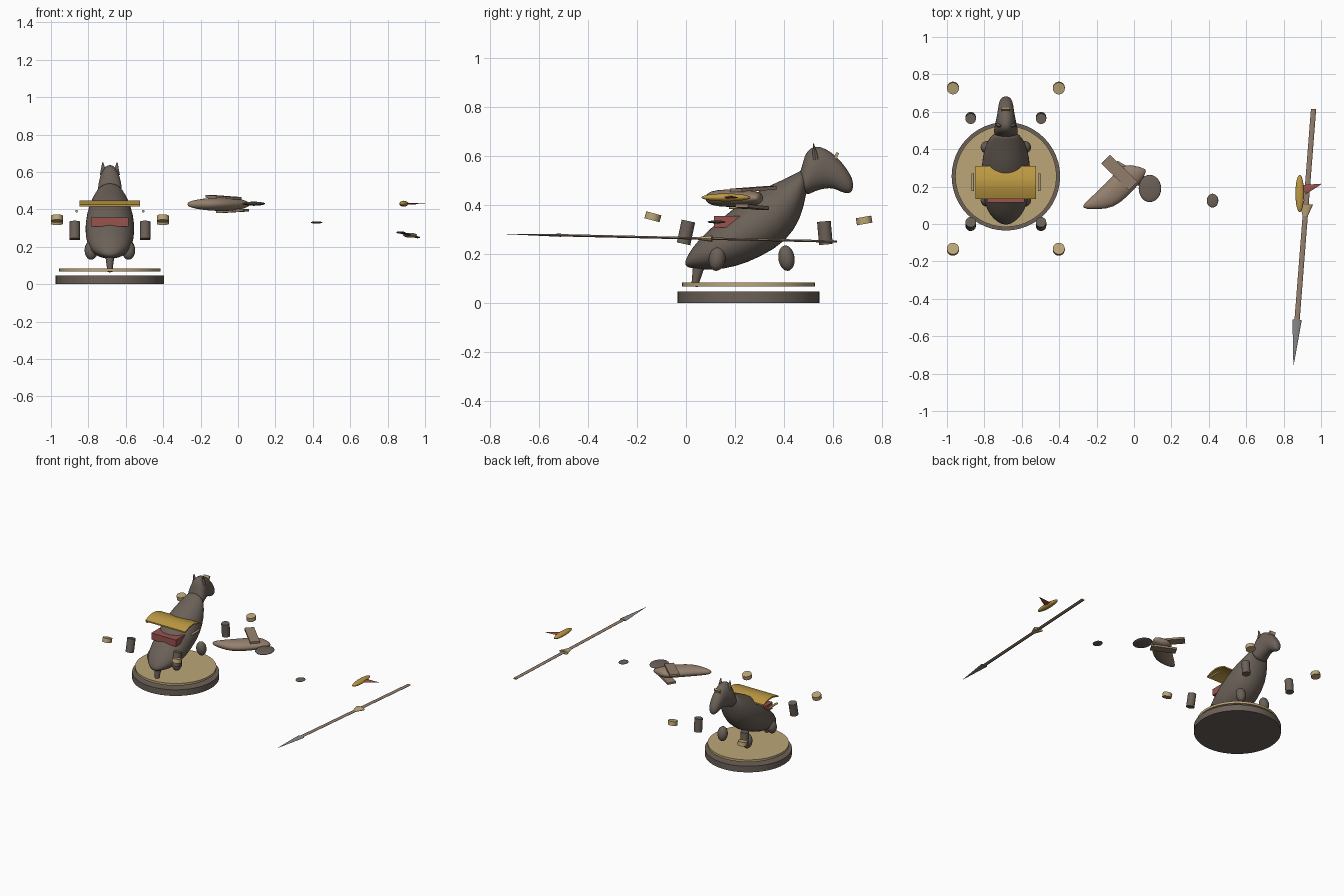
import bpy, bmesh, math
from mathutils import Vector, Matrix, Euler

if "Cube" in bpy.data.objects:
    bpy.data.objects.remove(bpy.data.objects["Cube"])

CX, CY = -0.685, 0.255  # centre of the round plinth


def material(name, rgb):
    m = bpy.data.materials.new(name)
    m.diffuse_color = (*rgb, 1)
    m.use_nodes = True
    m.node_tree.nodes["Principled BSDF"].inputs["Base Color"].default_value = m.diffuse_color
    return m


DARK = material("dark_bronze", (0.147, 0.119, 0.097))
GOLD = material("gold", (0.507, 0.319, 0.055))
TAN = material("tan", (0.507, 0.381, 0.188))
BROWN = material("brown", (0.296, 0.214, 0.155))
RED = material("red", (0.319, 0.084, 0.073))
GREY = material("steel_grey", (0.243, 0.243, 0.25))


def finish(name, bm, mat, angle=40):
    bmesh.ops.recalc_face_normals(bm, faces=bm.faces[:])
    me = bpy.data.meshes.new(name)
    bm.to_mesh(me)
    bm.free()
    me.materials.append(mat)
    me.shade_smooth()
    me.set_sharp_from_angle(angle=math.radians(angle))
    ob = bpy.data.objects.new(name, me)
    bpy.context.collection.objects.link(ob)
    return ob


def place(bm, loc, rot, scale=(1, 1, 1)):
    r = Euler([math.radians(a) for a in rot]).to_matrix().to_4x4()
    bmesh.ops.transform(bm, verts=bm.verts[:],
                        matrix=Matrix.Translation(loc) @ r @ Matrix.Diagonal((*scale, 1)))


def cyl(name, mat, loc, r, h, rot=(0, 0, 0), r2=None, flat=1, seg=24, angle=40):
    bm = bmesh.new()
    bmesh.ops.create_cone(bm, cap_ends=True, segments=seg, radius1=r,
                          radius2=r if r2 is None else r2, depth=h)
    # flat squashes the section along local y before rotating
    place(bm, loc, rot, (1, flat, 1))
    return finish(name, bm, mat, angle)


def box(name, mat, loc, size, rot=(0, 0, 0)):
    bm = bmesh.new()
    bmesh.ops.create_cube(bm, size=1)
    place(bm, loc, rot, size)
    return finish(name, bm, mat)


def ball(name, mat, loc, radii, rot=(0, 0, 0)):
    bm = bmesh.new()
    bmesh.ops.create_uvsphere(bm, u_segments=24, v_segments=14, radius=1)
    place(bm, loc, rot, radii)
    return finish(name, bm, mat, 180)


def loft(name, mat, sections, side, seg=20):
    """Elliptic rings spanning point a to point b, with a half width along side."""
    bm = bmesh.new()
    rings = []
    for a, b, w in sections:
        a, b = Vector(a), Vector(b)
        mid, half = (a + b) / 2, (a - b) / 2
        rings.append([bm.verts.new(mid + half * math.cos(t) + Vector(side) * w * math.sin(t))
                      for t in (2 * math.pi * i / seg for i in range(seg))])
    for p, q in zip(rings, rings[1:]):
        for i in range(seg):
            j = (i + 1) % seg
            bm.faces.new((p[i], p[j], q[j], q[i]))
    bm.faces.new(rings[0])
    bm.faces.new(rings[-1])
    ob = finish(name, bm, mat, 180)
    ob.modifiers.new("smooth", 'SUBSURF').levels = 1
    ob.modifiers["smooth"].render_levels = 1
    return ob


def yz_loft(name, rows):
    loft(name, DARK, [((CX, a, b), (CX, c, d), w) for a, b, c, d, w in rows], (1, 0, 0))


# Plinth and its inlaid top disc
cyl("plinth", DARK, (CX, CY, 0.0225), 0.29, 0.045, seg=48)
cyl("plinth_top", TAN, (CX, CY, 0.075), 0.271, 0.016, seg=48)

# Animal body, rump to chest: upper y z, lower y z, half width
yz_loft("body", [
    (-0.006, 0.165, -0.002, 0.145, 0.02), (0.012, 0.205, 0.05, 0.137, 0.07),
    (0.05, 0.257, 0.11, 0.133, 0.105), (0.11, 0.313, 0.20, 0.144, 0.125),
    (0.195, 0.39, 0.30, 0.183, 0.135), (0.30, 0.463, 0.415, 0.25, 0.128),
    (0.395, 0.502, 0.472, 0.35, 0.105), (0.46, 0.535, 0.49, 0.44, 0.075),
    (0.475, 0.545, 0.497, 0.48, 0.05)])

# Neck and head in one sweep to the muzzle
yz_loft("neck_and_head", [
    (0.45, 0.50, 0.492, 0.435, 0.062), (0.473, 0.55, 0.51, 0.448, 0.066),
    (0.482, 0.60, 0.55, 0.463, 0.062), (0.505, 0.636, 0.588, 0.468, 0.055),
    (0.545, 0.642, 0.612, 0.463, 0.048), (0.595, 0.617, 0.635, 0.45, 0.043),
    (0.645, 0.565, 0.662, 0.445, 0.037), (0.673, 0.52, 0.674, 0.45, 0.026),
    (0.682, 0.495, 0.682, 0.465, 0.012)])

for s, side in ((-1, "left"), (1, "right")):
    # Ears
    cyl(f"ear_{side}", DARK, (CX + s * 0.036, 0.525, 0.617), 0.02, 0.065,
        (8, s * 4, 0), r2=0.003, flat=0.7, seg=12)
    # Upper legs
    ball(f"front_thigh_{side}", DARK, (CX + s * 0.1, 0.41, 0.182), (0.035, 0.033, 0.052), (8, 0, 0))
    ball(f"hind_thigh_{side}", DARK, (CX + s * 0.1, 0.127, 0.18), (0.035, 0.034, 0.05), (-8, 0, 0))
    # Detached lower legs
    cyl(f"front_shin_{side}", DARK, (CX + s * 0.188, 0.567, 0.285), 0.028, 0.095, (5, 0, 0))
    cyl(f"hind_shin_{side}", DARK, (CX + s * 0.188, 0.0, 0.287), 0.028, 0.095, (-12, 0, 0))
    # Detached hooves
    cyl(f"front_hoof_{side}", TAN, (CX + s * 0.283, 0.727, 0.336), 0.032, 0.029, (10, 0, 0))
    cyl(f"hind_hoof_{side}", TAN, (CX + s * 0.283, -0.135, 0.351), 0.032, 0.029, (-15, 0, 0))
    # Stirrup bars
    cyl(f"stirrup_{side}", TAN, (CX + s * 0.178, 0.223, 0.39), 0.007, 0.095, (90, 0, 0), seg=12)

# Tail and brow plate
cyl("tail", DARK, (CX, 0.045, 0.115), 0.013, 0.1, (-12, 0, 0), r2=0.026, seg=16)
box("brow_plate", TAN, (CX, 0.61, 0.592), (0.045, 0.012, 0.045), (-25, 0, 0))

# Saddle block and the arched cloth above it
box("saddle", RED, (CX, 0.193, 0.331), (0.2, 0.156, 0.048))
bm = bmesh.new()
N = 10
grid = []
for i in range(N + 1):
    t = i / N
    y, z = 0.134 + 0.176 * t, 0.415 + 0.022 * math.sin(math.pi * t)
    grid.append([bm.verts.new((CX + x, y, z + dz))
                 for x, dz in ((-0.162, 0), (0.162, 0), (0.162, 0.01), (-0.162, 0.01))])
for p, q in zip(grid, grid[1:]):
    for k in range(4):
        bm.faces.new((p[k], p[(k + 1) % 4], q[(k + 1) % 4], q[k]))
bm.faces.new(grid[0])
bm.faces.new(grid[-1])
finish("saddle_cloth", bm, GOLD)

# Rider torso lying on its side: edge points and half thickness
torso = [(-0.278, 0.095, -0.265, 0.08, 0.012), (-0.245, 0.13, -0.19, 0.078, 0.026),
         (-0.185, 0.185, -0.11, 0.085, 0.035), (-0.125, 0.245, -0.035, 0.145, 0.037),
         (-0.08, 0.30, 0.03, 0.215, 0.034), (-0.04, 0.318, 0.065, 0.27, 0.026),
         (0.0, 0.312, 0.066, 0.297, 0.012)]
loft("rider_torso", BROWN, [((a, b, 0.427), (c, d, 0.427), w) for a, b, c, d, w in torso], (0, 0, 1))
box("rider_upper_arm", BROWN, (-0.078, 0.275, 0.464), (0.205, 0.066, 0.014), (0, 3, -44))
box("rider_lower_arm", BROWN, (-0.03, 0.27, 0.391), (0.17, 0.06, 0.014), (0, -3, -30))
ball("rider_head", DARK, (0.085, 0.19, 0.43), (0.06, 0.073, 0.011))

# Small loose disc
ball("small_disc", DARK, (0.42, 0.125, 0.33), (0.031, 0.037, 0.006))

# Helmet with its plume
ball("helmet", GOLD, (0.886, 0.163, 0.43), (0.023, 0.1, 0.016))
cyl("plume", RED, (0.953, 0.198, 0.43), 0.027, 0.1, (90, 0, 108), r2=0.002, flat=0.2, seg=12)

# Spear: flattened shaft, blade and collar along one tilted line
A, B = Vector((0.96, 0.615, 0.25)), Vector((0.853, -0.755, 0.281))
D = (B - A).normalized()
Q = D.to_track_quat('Z', 'Y')


def on_spear(name, mat, t0, t1, r1, r2, thick, seg):
    bm = bmesh.new()
    bmesh.ops.create_cone(bm, cap_ends=True, segments=seg, radius1=r1, radius2=r2, depth=(t1 - t0))
    m = Matrix.Translation(A + D * (t0 + t1) / 2) @ Q.to_matrix().to_4x4()
    # squash whichever local axis points upward
    up = Q.inverted() @ Vector((0, 0, 1))
    s = (thick, 1, 1) if abs(up.x) > abs(up.y) else (1, thick, 1)
    bmesh.ops.transform(bm, verts=bm.verts[:], matrix=m @ Matrix.Diagonal((*s, 1)))
    finish(name, bm, mat)


on_spear("spear_shaft", BROWN, 0.0, 1.15, 0.014, 0.014, 0.35, 12)
on_spear("spear_blade", GREY, 1.13, 1.374, 0.025, 0.001, 0.25, 16)
on_spear("spear_collar", TAN, 0.51, 0.595, 0.037, 0.006, 0.35, 16)
